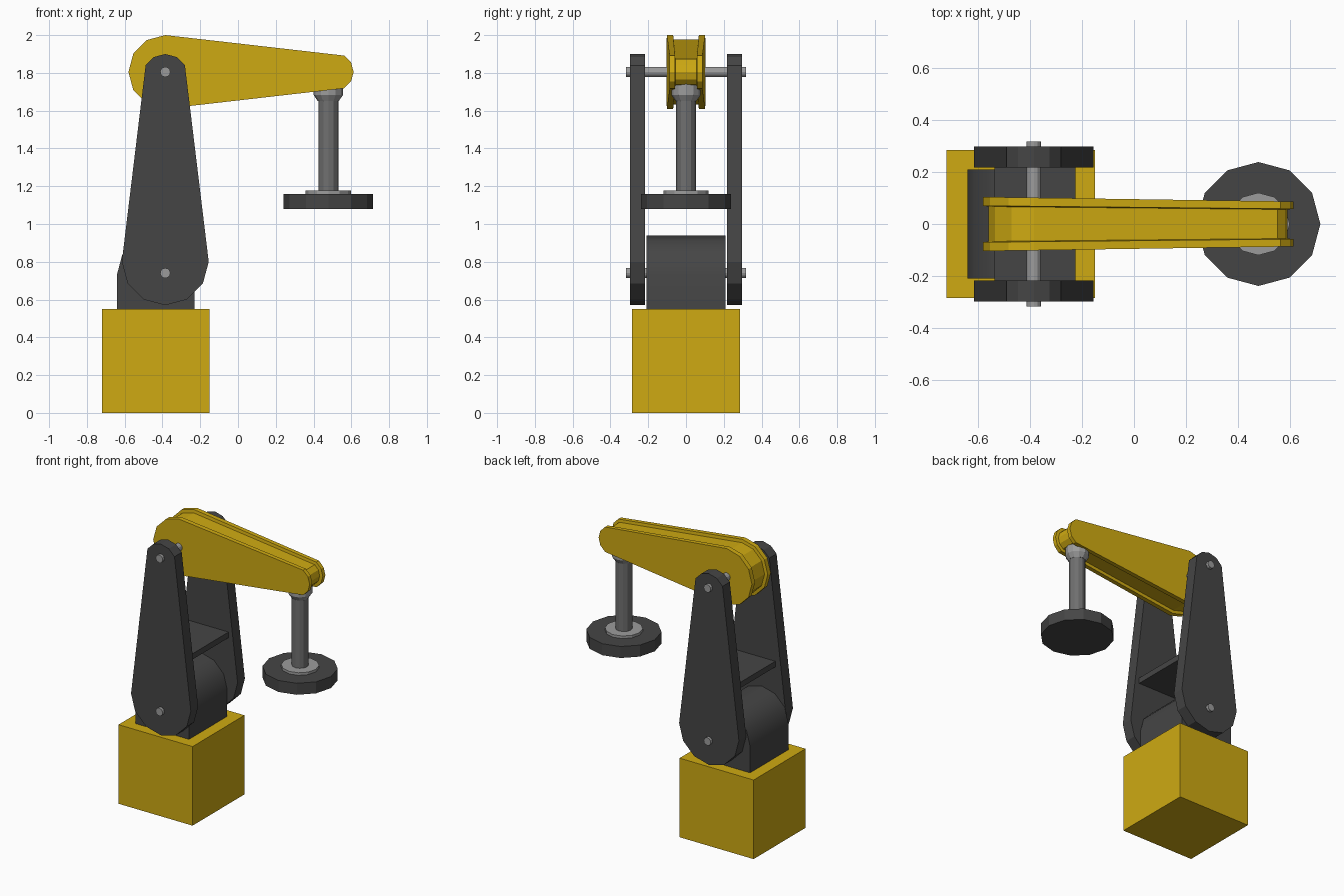
import bpy, bmesh
from math import cos, sin, radians, pi

if "Cube" in bpy.data.objects:
    bpy.data.objects.remove(bpy.data.objects["Cube"])


def material(name, r, g, b):
    m = bpy.data.materials.new(name)
    m.diffuse_color = (r, g, b, 1)
    m.use_nodes = True
    m.node_tree.nodes["Principled BSDF"].inputs["Base Color"].default_value = m.diffuse_color
    return m


YELLOW = material("yellow_paint", 0.62, 0.40, 0.006)
DARK = material("dark_grey", 0.06, 0.06, 0.06)
STEEL = material("steel", 0.33, 0.33, 0.33)
ROD = material("rod_grey", 0.16, 0.16, 0.16)


def loft(name, rings, mat):
    """Skin equal-length vertex rings and cap both ends."""
    bm = bmesh.new()
    rows = [[bm.verts.new(p) for p in ring] for ring in rings]
    n = len(rows[0])
    for a, b in zip(rows, rows[1:]):
        for i in range(n):
            j = (i + 1) % n
            bm.faces.new((a[i], a[j], b[j], b[i]))
    bm.faces.new(rows[0])
    bm.faces.new(rows[-1][::-1])
    bmesh.ops.recalc_face_normals(bm, faces=bm.faces)
    me = bpy.data.meshes.new(name)
    bm.to_mesh(me)
    bm.free()
    ob = bpy.data.objects.new(name, me)
    bpy.context.collection.objects.link(ob)
    me.materials.append(mat)
    return ob


def arc(cx, cz, r, start, end, step=30):
    s = step if end > start else -step
    return [(cx + r * cos(radians(a)), cz + r * sin(radians(a)))
            for a in range(start, end + (1 if s > 0 else -1), s)]


def prism(name, profile, y0, y1, mat):
    return loft(name, [[(x, y, z) for x, z in profile] for y in (y0, y1)], mat)


def box(name, x0, x1, y, z0, z1, mat):
    return prism(name, [(x0, z0), (x1, z0), (x1, z1), (x0, z1)], -y, y, mat)


def lathe(name, cx, steps, mat, n=12):
    """Stack of (radius, z) rings round a vertical axis."""
    return loft(name, [[(cx + r * cos(2 * pi * i / n), r * sin(2 * pi * i / n), z)
                        for i in range(n)] for r, z in steps], mat)


PX = -0.385   # pivot axis
TX = 0.478    # tool axis

# Base and rounded shoulder block
box("base", -0.72, -0.15, 0.285, 0, 0.55, YELLOW)
block = prism("shoulder_block", [(-0.64, 0.54), (-0.23, 0.54)]
              + arc(-0.435, 0.735, 0.205, 0, 180), -0.21, 0.21, DARK)
bpy.context.view_layer.objects.active = block
block.select_set(True)
bpy.ops.object.shade_smooth_by_angle(angle=radians(40))

# Side plates of the lower arm with cross plate
plate = arc(PX, 0.80, 0.23, -180, 0) + arc(PX, 1.78, 0.12, 30, 150)
for side, s in (("near", -1), ("far", 1)):
    prism(f"lower_arm_plate_{side}", plate, s * 0.217, s * 0.297, DARK)
box("cross_plate", -0.535, -0.225, 0.22, 1.095, 1.135, DARK)

# Pivot pins
for label, z in (("shoulder", 0.74), ("elbow", 1.805)):
    prism(f"{label}_pin", arc(PX, z, 0.027, 0, 330), -0.317, 0.317, STEEL)


# Upper arm: tapered beam with a groove round its rim
def arm_profile(inset):
    return (arc(PX, 1.805, 0.195 - inset, 90, 270)
            + arc(0.512, 1.805, 0.10 - inset, -60, 60))


def arm_ring(half_width, inset):
    outline = arm_profile(0)
    return [(x, half_width * (1 - 0.17 * (xo + 0.58) / 1.19), z)
            for (x, z), (xo, _) in zip(arm_profile(inset), outline)]


loft("upper_arm", [arm_ring(w, i) for w, i in
                   ((-0.104, 0), (-0.07, 0), (-0.067, 0.022),
                    (0.067, 0.022), (0.07, 0), (0.104, 0))], YELLOW)

# Tool: collar, rod, flange and disc
lathe("tool_collar", TX, [(0.055, 1.65), (0.077, 1.682), (0.077, 1.75)], STEEL)
lathe("tool_rod", TX, [(0.053, 1.16), (0.053, 1.70)], ROD)
lathe("tool_flange", TX, [(0.12, 1.15), (0.12, 1.178)], STEEL)
lathe("tool_disc", TX, [(0.238, 1.08), (0.238, 1.16)], DARK)
